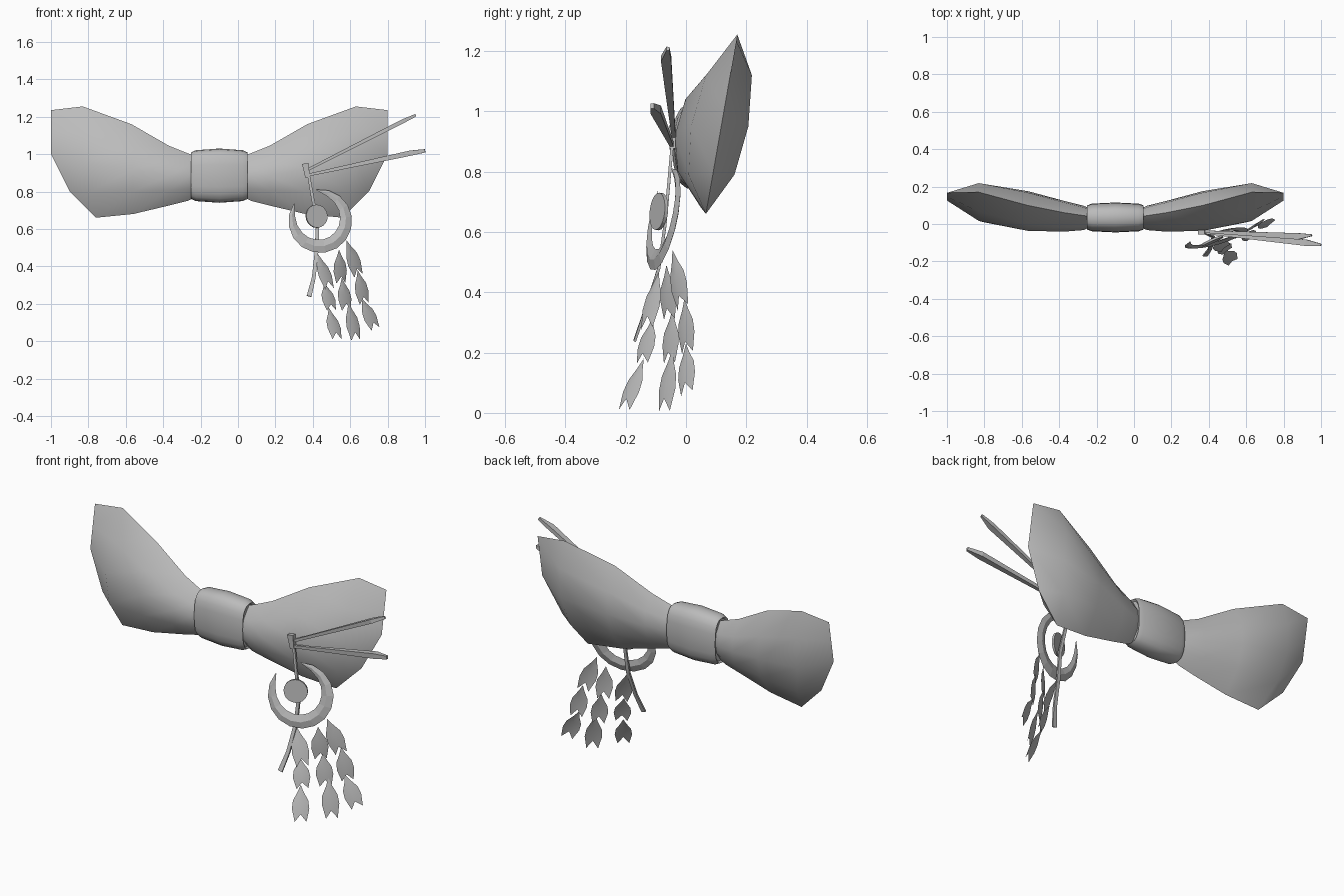
import bpy, bmesh, math
from mathutils import Vector

if "Cube" in bpy.data.objects:
    bpy.data.objects.remove(bpy.data.objects["Cube"], do_unlink=True)

grey = bpy.data.materials.new("plain grey")
grey.use_nodes = True
colour = (0.5, 0.5, 0.5, 1)
grey.diffuse_color = colour
grey.node_tree.nodes["Principled BSDF"].inputs["Base Color"].default_value = colour

MID = -0.1  # x of the bow's centre


def make(name, verts, faces, angle=None):
    bm = bmesh.new()
    vs = [bm.verts.new(v) for v in verts]
    for f in faces:
        bm.faces.new([vs[i] for i in f])
    bmesh.ops.remove_doubles(bm, verts=bm.verts, dist=0.0005)
    bmesh.ops.recalc_face_normals(bm, faces=bm.faces)
    mesh = bpy.data.meshes.new(name)
    bm.to_mesh(mesh)
    bm.free()
    mesh.materials.append(grey)
    ob = bpy.data.objects.new(name, mesh)
    bpy.context.collection.objects.link(ob)
    if angle:
        bpy.ops.object.select_all(action='DESELECT')
        ob.select_set(True)
        bpy.context.view_layer.objects.active = ob
        bpy.ops.object.shade_smooth_by_angle(angle=math.radians(angle))
    return ob


def loft(name, rings, caps=True, angle=None):
    n = len(rings[0])
    verts = [p for r in rings for p in r]
    faces = [(i * n + j, i * n + (j + 1) % n, (i + 1) * n + (j + 1) % n, (i + 1) * n + j)
             for i in range(len(rings) - 1) for j in range(n)]
    if caps:
        faces += [tuple(range(n)), tuple(range(len(verts) - n, len(verts)))]
    return make(name, verts, faces, angle)


# Bow wings: each section is a ridge line, swollen to the front and back
def ridge(top, bottom):
    return [Vector(top).lerp(Vector(bottom), t / 4) for t in range(5)]


def slanted(points):
    return [Vector((d, 0.066 + (z - 0.66) * 0.175, z)) for d, z in points]


sections = [
    (ridge((0.13, 0.04, 0.99), (0.13, 0.03, 0.77)), 0.05, 0.045),
    (ridge((0.17, 0.045, 1.005), (0.17, 0.03, 0.75)), 0.07, 0.06),
    (ridge((0.27, 0.06, 1.045), (0.27, 0.035, 0.725)), 0.088, 0.075),
    (ridge((0.47, 0.1, 1.16), (0.46, 0.05, 0.68)), 0.112, 0.1),
    (slanted([(0.73, 1.255), (0.73, 1.12), (0.73, 0.95), (0.7, 0.79), (0.66, 0.66)]), 0.1, 0.09),
    (slanted([(0.9, 1.235), (0.9, 1.12), (0.9, 1.0), (0.8, 0.8), (0.66, 0.66)]), 0, 0),
]
SWELL = [0, 0.8, 1, 0.8, 0]


def wing(name, side):
    rings = []
    for line, front, back in sections:
        ring = [p - Vector((0, front * s, 0)) for p, s in zip(line, SWELL)]
        ring += [line[i] + Vector((0, back * SWELL[i], 0)) for i in (3, 2, 1)]
        rings.append([(MID + side * p.x, p.y, p.z) for p in ring])
    n = 8
    faces = [(i * n + j, i * n + (j + 1) % n, (i + 1) * n + (j + 1) % n, (i + 1) * n + j)
             for i in range(len(rings) - 1) for j in range(n)]
    # Skip the face pair that collapses onto the lower corner
    verts = [p for r in rings for p in r]
    clean = []
    for f in faces:
        keep = []
        for i in f:
            if not any((Vector(verts[i]) - Vector(verts[k])).length < 0.001 for k in keep):
                keep.append(i)
        if len(keep) > 2:
            clean.append(keep)
    make(name, verts, clean, 50)


wing("left_wing", 1)
wing("right_wing", -1)

# Knot: rounded band around the middle
knot = []
for d, ry, rz in [(-0.14, 0.055, 0.115), (-0.15, 0.065, 0.125), (-0.125, 0.074, 0.136), (0, 0.08, 0.145),
                  (0.125, 0.074, 0.136), (0.15, 0.065, 0.125), (0.14, 0.055, 0.115)]:
    ring = []
    for k in range(20):
        a = math.tau * k / 20
        c, s = math.cos(a), math.sin(a)
        ring.append((MID + d, 0.035 + ry * math.copysign(abs(c) ** 0.75, c),
                     0.885 + rz * math.copysign(abs(s) ** 0.75, s)))
    knot.append(ring)
loft("knot", knot, angle=40)


# Thin four-sided rods
def rod(name, stations):
    pts = [Vector(s[0]) for s in stations]
    rings = []
    for i, (p, w, t) in enumerate(stations):
        along = (pts[min(i + 1, len(pts) - 1)] - pts[max(i - 1, 0)]).normalized()
        across = along.cross(Vector((0, 1, 0))).normalized() * w / 2
        deep = along.cross(across).normalized() * t / 2
        c = Vector(p)
        rings.append([c + across + deep, c - across + deep, c - across - deep, c + across - deep])
    loft(name, rings)


rod("upper_stick", [((0.36, -0.04, 0.91), 0.014, 0.012), ((0.88, -0.066, 1.175), 0.022, 0.034),
                    ((0.95, -0.06, 1.208), 0.014, 0.01)])
rod("lower_stick", [((0.36, -0.045, 0.885), 0.014, 0.012), ((0.92, -0.1, 1.005), 0.028, 0.034),
                    ((1.0, -0.112, 1.018), 0.018, 0.012)])
rod("hanging_strip", [((0.37, -0.042, 0.93), 0.014, 0.01), ((0.425, -0.07, 0.62), 0.018, 0.01),
                      ((0.42, -0.09, 0.48), 0.02, 0.01), ((0.405, -0.135, 0.34), 0.02, 0.01),
                      ((0.38, -0.17, 0.24), 0.026, 0.008)])
rod("stick_clasp", [((0.36, -0.045, 0.95), 0.036, 0.024), ((0.372, -0.045, 0.875), 0.024, 0.02)])

# Round disc, turned a little to the model's left
normal = Vector((0.4, -0.9, 0.1)).normalized()
side = normal.cross(Vector((0, 0, 1))).normalized()
up = side.cross(normal)
centre = Vector((0.42, -0.09, 0.668))
loft("round_disc", [[centre + normal * h + (side * math.cos(math.tau * k / 20) + up * math.sin(math.tau * k / 20)) * 0.062
                     for k in range(20)] for h in (-0.006, 0.006)])

# Crescent with a raised ridge, on a tilted plane
crescent = []
STEPS = 14
for i in range(STEPS + 1):
    u = i / STEPS
    a = math.radians(146 + 311 * u)
    w = 0.004 + 0.068 * max(math.sin(math.pi * u), 0) ** 0.6
    ring = []
    for r, lift in ((0.17, 0), (0.17 - w * 0.5, -0.15 * w), (0.17 - w, 0), (0.17 - w * 0.5, 0.15 * w)):
        x, z = r * math.cos(a), r * math.sin(a)
        ring.append((0.44 + x, -0.075 + 0.27 * x + 0.2 * z + lift, 0.642 + z))
    crescent.append(ring)
loft("crescent", crescent)

# Three hanging chains of fork-tailed petals: (top, tail) of each
chains = {
    "inner": [((0.425, -0.09, 0.47), (0.49, -0.13, 0.28)), ((0.46, -0.11, 0.315), (0.5, -0.145, 0.165)),
              ((0.485, -0.14, 0.18), (0.53, -0.205, 0.01))],
    "middle": [((0.54, -0.065, 0.49), (0.55, -0.055, 0.31)), ((0.555, -0.045, 0.34), (0.58, -0.055, 0.165)),
               ((0.59, -0.045, 0.21), (0.63, -0.072, 0.005))],
    "outer": [((0.58, -0.045, 0.54), (0.645, -0.01, 0.35)), ((0.64, -0.005, 0.38), (0.675, 0.005, 0.2)),
              ((0.66, 0.0, 0.23), (0.735, 0.003, 0.065))],
}
half = [(0.18, 0.2), (0.44, 0.42), (0.5, 0.65), (0.34, 1.0)]  # width, distance down
for chain, petals in chains.items():
    for n, (top, tail) in enumerate(petals):
        top, tail = Vector(top), Vector(tail)
        axis = tail - top
        across = Vector((0.8, 0.6, 0))
        across = (across - axis * across.dot(axis) / axis.length_squared).normalized() * 0.088
        fold = across.cross(axis).normalized() * 0.008
        if fold.y > 0:
            fold = -fold
        verts = [top, top + axis * 0.45 + fold, top + axis * 0.8 + fold]
        for s in (1, -1):
            verts += [top + axis * t + across * w * s for w, t in half]
        faces = []
        for b in (3, 7):
            faces += [(0, b, b + 1, 1), (1, b + 1, b + 2, 2), (2, b + 2, b + 3)]
        make(f"{chain}_petal_{n + 1}", verts, faces, 40)
